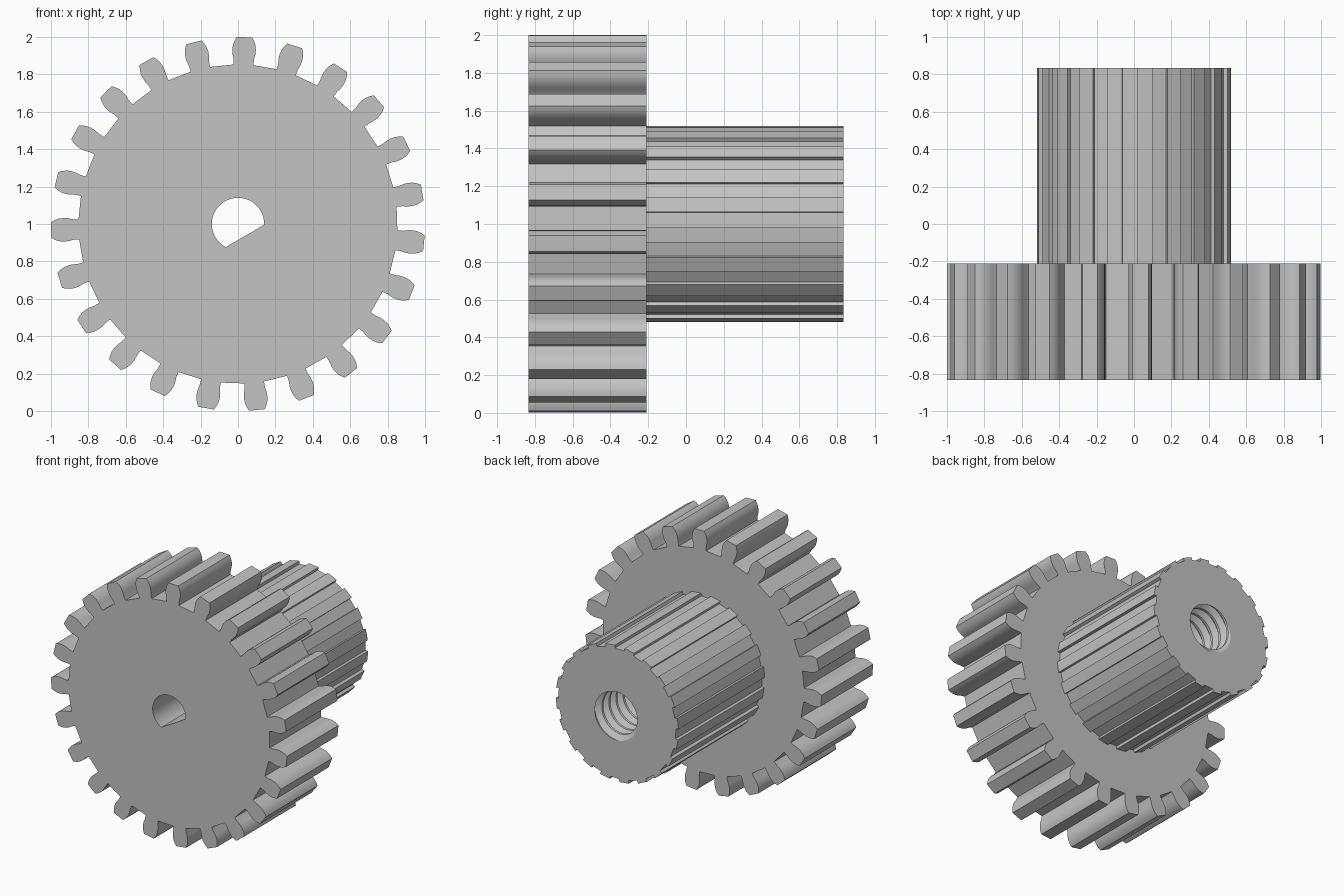
import bpy
import bmesh
from math import cos, sin, radians, pi, tau, acos

cube = bpy.data.objects.get("Cube")
if cube:
    bpy.data.objects.remove(cube)

FRONT, STEP, BACK = -0.833, -0.21, 0.833
AXIS_Z = 1.0

grey = bpy.data.materials.new("plain_grey")
grey.use_nodes = True
colour = (0.55, 0.55, 0.55, 1)
grey.diffuse_color = colour
grey.node_tree.nodes["Principled BSDF"].inputs["Base Color"].default_value = colour


def polar(r, a, y):
    return (r * cos(a), y, AXIS_Z + r * sin(a))


def tube(bm, profile, y0, y1):
    """Wall swept along y from a closed list of (radius, angle)."""
    a = [bm.verts.new(polar(r, t, y0)) for r, t in profile]
    b = [bm.verts.new(polar(r, t, y1)) for r, t in profile]
    for i in range(len(a)):
        j = (i + 1) % len(a)
        bm.faces.new((a[i], a[j], b[j], b[i]))


def cap(bm, y):
    """Fill between the open rims lying in the plane at y."""
    rim = [e for e in bm.edges if len(e.link_faces) == 1
           and all(abs(v.co.y - y) < 1e-4 for v in e.verts)]
    bmesh.ops.triangle_fill(bm, use_beauty=True, edges=rim, normal=(0, 1, 0))


def finish(bm, name):
    bmesh.ops.recalc_face_normals(bm, faces=bm.faces)
    mesh = bpy.data.meshes.new(name)
    bm.to_mesh(mesh)
    bm.free()
    mesh.materials.append(grey)
    obj = bpy.data.objects.new(name, mesh)
    bpy.context.collection.objects.link(obj)
    bpy.ops.object.select_all(action="DESELECT")
    obj.select_set(True)
    bpy.context.view_layer.objects.active = obj
    bpy.ops.object.shade_smooth_by_angle(angle=radians(25))
    return obj


# Toothed wheel: each tooth is (radius, half width), mirrored about its centre
TEETH = 23
flank = [(0.853, 0.053), (0.885, 0.055), (0.91, 0.061), (0.935, 0.063),
         (0.96, 0.060), (0.98, 0.053), (1.0, 0.042)]
wheel = []
for k in range(TEETH):
    mid = radians(88) + k * tau / TEETH
    wheel += [(r, mid - w / r) for r, w in flank]
    wheel += [(r, mid + w / r) for r, w in reversed(flank)]

# D-shaped shaft bore, its flat facing lower right
BORE, FLAT = 0.14, 0.074
half = acos(FLAT / BORE)
start = radians(-60) + half
d_bore = [(BORE, start + (tau - 2 * half) * i / 40) for i in range(41)]

bm = bmesh.new()
tube(bm, wheel, FRONT, STEP)
tube(bm, d_bore, FRONT, STEP)
cap(bm, FRONT)
cap(bm, STEP)
finish(bm, "toothed_wheel")

# Hub with square splines
SPLINES, OUTER, INNER = 20, 0.52, 0.498
hub = []
for k in range(SPLINES):
    a = radians(7) + k * tau / SPLINES
    b = a + pi / SPLINES
    hub += [(INNER, a), (OUTER, a), (OUTER, b), (INNER, b)]

# Threaded hole: helical rows clipped to the hub ends
PITCH, MAJOR, MINOR, SEGS = 0.085, 0.205, 0.165, 48
corners = [(0, MAJOR), (0.125, MAJOR), (0.45, MINOR), (0.675, MINOR), (1, MAJOR)]


def thread_radius(phase):
    phase %= 1
    for (p, r), (q, s) in zip(corners, corners[1:]):
        if phase <= q:
            return r + (s - r) * (phase - p) / (q - p)


def thread_point(turn, phase, r, col):
    shift = -col / SEGS
    y = STEP + PITCH * (turn + phase + shift)
    clipped = min(max(y, STEP), BACK)
    if clipped != y:
        r = thread_radius((clipped - STEP) / PITCH - shift)
    return polar(r, tau * col / SEGS, clipped)


bm = bmesh.new()
turns = int((BACK - STEP) / PITCH) + 3
rows = [[bm.verts.new(thread_point(t, p, r, c)) for c in range(SEGS + 1)]
        for t in range(-1, turns) for p, r in corners[:-1]]
for low, high in zip(rows, rows[1:]):
    for c in range(SEGS):
        bm.faces.new((low[c], low[c + 1], high[c + 1], high[c]))
bmesh.ops.remove_doubles(bm, verts=bm.verts, dist=1e-5)

tube(bm, hub, STEP, BACK)
cap(bm, STEP)
cap(bm, BACK)
finish(bm, "splined_hub")
